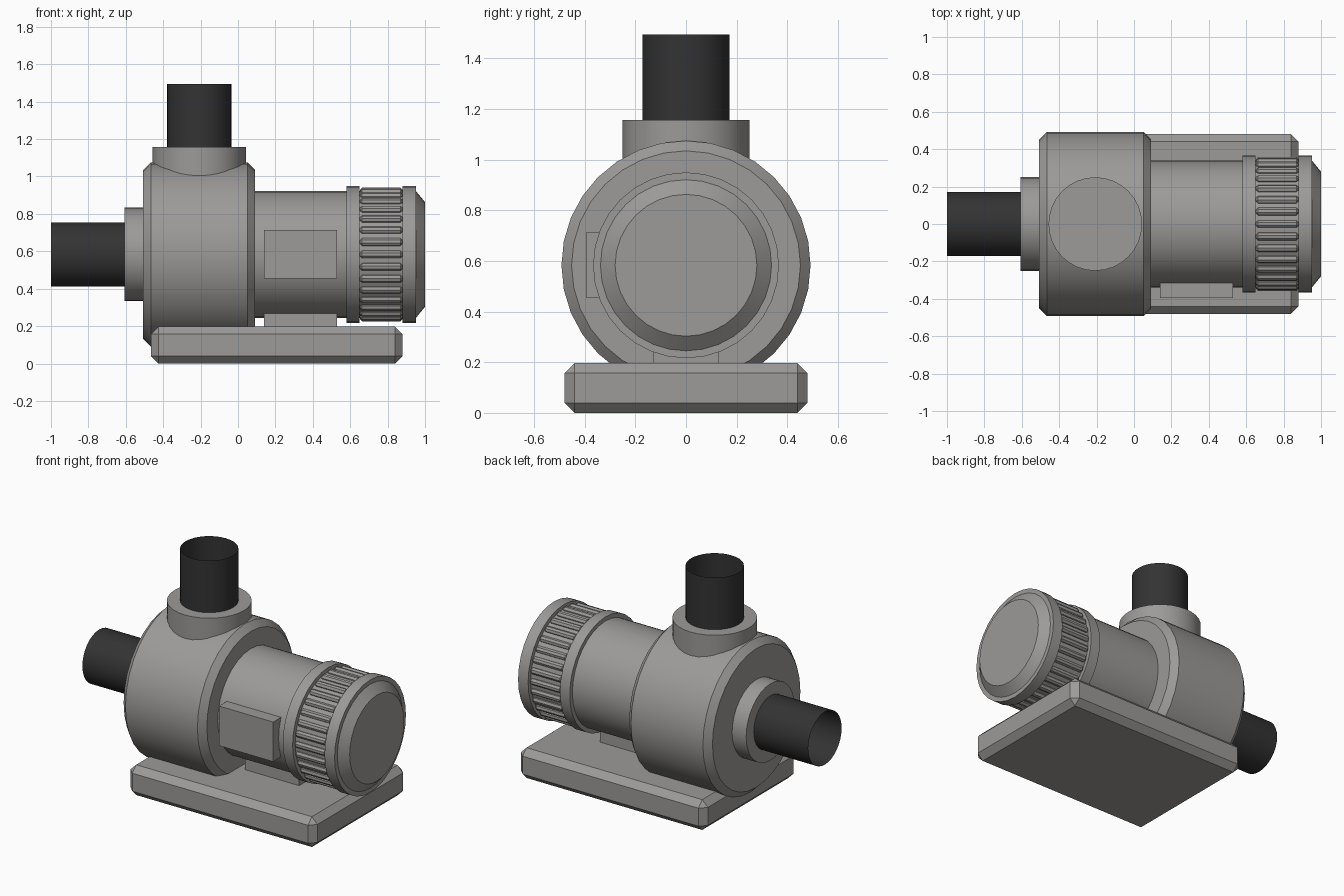
import bpy, bmesh, math
from mathutils import Matrix, Vector

if "Cube" in bpy.data.objects:
    bpy.data.objects.remove(bpy.data.objects["Cube"])

AXIS_Z = 0.583      # height of the shaft line
OUTLET_X = -0.207   # centre of the vertical outlet


def material(name, rgb):
    m = bpy.data.materials.new(name)
    m.diffuse_color = (*rgb, 1)
    m.use_nodes = True
    m.node_tree.nodes["Principled BSDF"].inputs["Base Color"].default_value = m.diffuse_color
    return m


GREY = material("warm grey", (0.335, 0.325, 0.315))
DARK = material("dark rubber", (0.033, 0.033, 0.033))


def finish(name, bm, mat, smooth=True):
    bmesh.ops.recalc_face_normals(bm, faces=bm.faces)
    me = bpy.data.meshes.new(name)
    bm.to_mesh(me)
    bm.free()
    me.materials.append(mat)
    ob = bpy.data.objects.new(name, me)
    bpy.context.collection.objects.link(ob)
    if smooth:
        bpy.ops.object.select_all(action='DESELECT')
        ob.select_set(True)
        bpy.context.view_layer.objects.active = ob
        bpy.ops.object.shade_smooth_by_angle(angle=math.radians(30))
    return ob


def lathe(name, profile, mat, upright=False, caps=True, sides=32):
    """Turn (position, radius) pairs around the shaft, or around the outlet when upright."""
    bm = bmesh.new()
    rings = []
    for t, r in profile:
        ring = []
        for i in range(sides):
            a = 2 * math.pi * i / sides
            u, v = r * math.cos(a), r * math.sin(a)
            co = (OUTLET_X + u, v, t) if upright else (t, v, AXIS_Z + u)
            ring.append(bm.verts.new(co))
        rings.append(ring)
    for a, b in zip(rings, rings[1:]):
        for i in range(sides):
            j = (i + 1) % sides
            bm.faces.new((a[i], a[j], b[j], b[i]))
    if caps:
        bm.faces.new(rings[0])
        bm.faces.new(rings[-1])
    return finish(name, bm, mat)


def add_box(bm, lo, hi, bevel=0):
    """Add a box between two corners, optionally chamfered."""
    lo, hi = Vector(lo), Vector(hi)
    mat = Matrix.Translation((lo + hi) / 2) @ Matrix.Diagonal((*(hi - lo), 1))
    verts = bmesh.ops.create_cube(bm, size=1, matrix=mat)["verts"]
    if bevel:
        edges = list({e for v in verts for e in v.link_edges})
        bmesh.ops.bevel(bm, geom=edges, offset=bevel, segments=1, affect='EDGES')


def box(name, lo, hi, bevel=0):
    bm = bmesh.new()
    add_box(bm, lo, hi, bevel)
    return finish(name, bm, GREY, smooth=False)


# Base and motor foot
box("base_plate", (-0.465, -0.48, 0), (0.88, 0.48, 0.197), 0.04)
box("motor_foot", (0.14, -0.128, 0.15), (0.53, 0.128, 0.27))

# Pump casing with chamfered rims
lathe("pump_casing", [(-0.507, 0.452), (-0.466, 0.492), (0.052, 0.492), (0.092, 0.452)], GREY)

# Inlet and outlet: collar plus open thin pipe
lathe("inlet_collar", [(-0.608, 0.25), (-0.48, 0.25)], GREY)
lathe("inlet_pipe", [(-1.0, 0.172), (-0.608, 0.172)], DARK, caps=False)
lathe("outlet_collar", [(0.85, 0.25), (1.157, 0.25)], GREY, upright=True)
lathe("outlet_pipe", [(1.157, 0.172), (1.495, 0.172)], DARK, upright=True, caps=False)
lathe("outlet_centre_stud", [(1.15, 0.018), (1.16, 0.018)], GREY, upright=True, sides=16)

# Motor body, flanges and rear cover
lathe("motor_body", [(0.05, 0.34), (0.9, 0.34)], GREY)
for label, x0, x1 in (("front", 0.58, 0.65), ("rear", 0.88, 0.952)):
    lathe(label + "_flange", [(x0, 0.367), (x1, 0.367)], GREY)
lathe("rear_cover", [(0.94, 0.338), (0.952, 0.338), (1.0, 0.28)], GREY)

# Terminal box on the front side
box("terminal_box", (0.14, -0.395, 0.455), (0.53, -0.25, 0.713))

# Ring of chamfered cooling ribs
bm = bmesh.new()
RIBS = 32
for i in range(RIBS):
    rib = bmesh.new()
    add_box(rib, (0.652, -0.02, 0.30), (0.88, 0.02, 0.357), 0.012)
    rib.transform(Matrix.Translation((0, 0, AXIS_Z)) @ Matrix.Rotation(2 * math.pi * i / RIBS, 4, 'X'))
    tmp = bpy.data.meshes.new("rib")
    rib.to_mesh(tmp)
    rib.free()
    bm.from_mesh(tmp)
    bpy.data.meshes.remove(tmp)
finish("cooling_ribs", bm, GREY, smooth=False)
